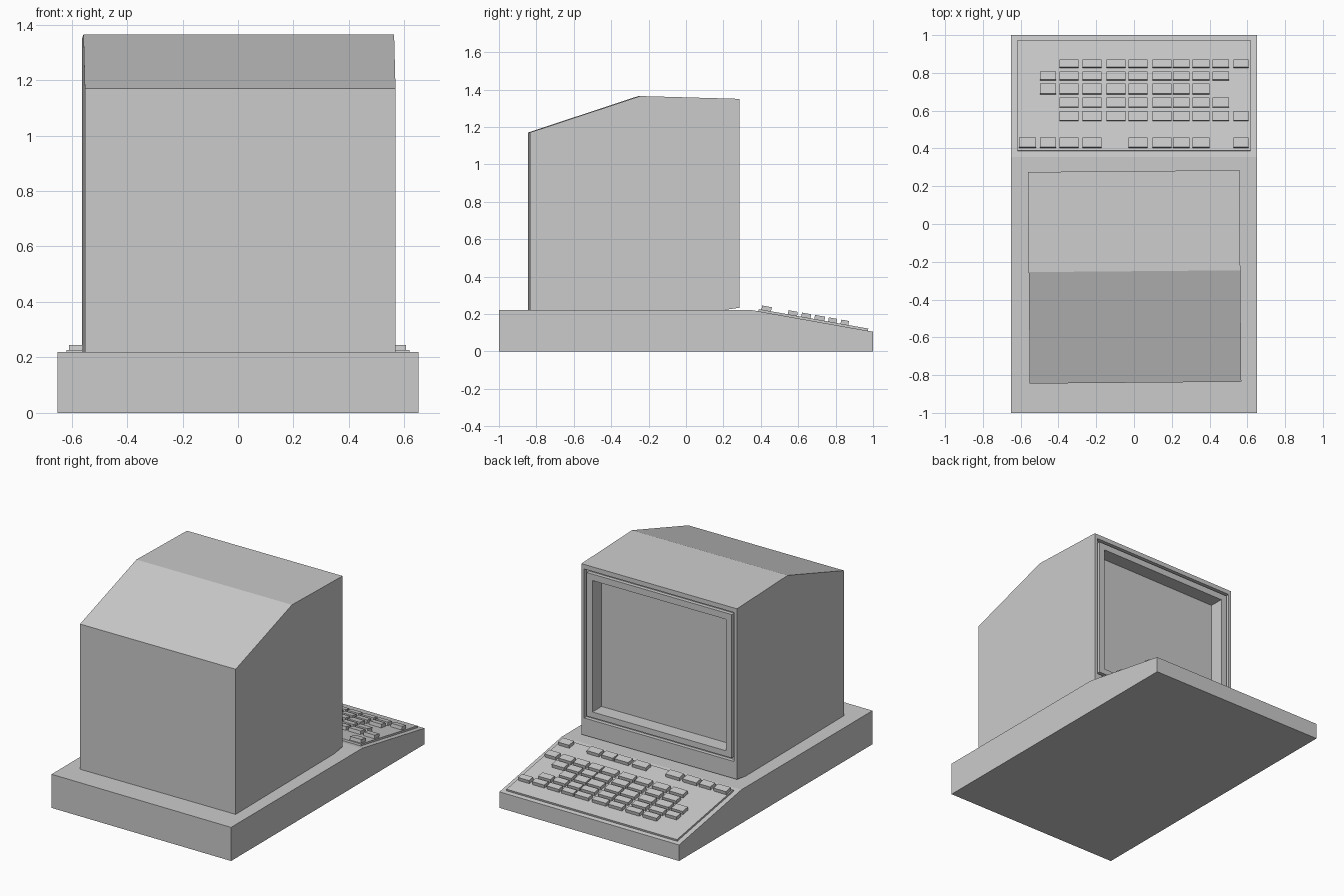
import bpy, bmesh, math
from mathutils import Matrix

if "Cube" in bpy.data.objects:
    bpy.data.objects.remove(bpy.data.objects["Cube"])


def finish(bm, name, matrix=None):
    bmesh.ops.recalc_face_normals(bm, faces=bm.faces)
    mesh = bpy.data.meshes.new(name)
    bm.to_mesh(mesh)
    bm.free()
    ob = bpy.data.objects.new(name, mesh)
    bpy.context.collection.objects.link(ob)
    if matrix:
        ob.matrix_world = matrix
    return ob


def side_loops(bm, profile, half):
    """Two copies of a (y, z) profile, with both side faces filled."""
    loops = [[bm.verts.new((s * half, y, z)) for y, z in profile] for s in (-1, 1)]
    for loop in loops:
        bm.faces.new(loop)
    return loops


def bridge(bm, a, b, skip=()):
    n = len(a)
    for i in range(n):
        if i not in skip:
            bm.faces.new((a[i], a[(i + 1) % n], b[(i + 1) % n], b[i]))


def add_box(bm, x, y, z, sx, sy, sz):
    m = Matrix.Translation((x, y, z + sz / 2)) @ Matrix.Diagonal((sx, sy, sz, 1))
    bmesh.ops.create_cube(bm, size=1, matrix=m)


# Wedge-fronted base
bm = bmesh.new()
left, right = side_loops(bm, [(-1, 0), (1, 0), (1, 0.105), (0.355, 0.22), (-1, 0.22)], 0.65)
bridge(bm, left, right)
finish(bm, "base")

# Monitor housing, with the screen side left open for the bezel rings
bm = bmesh.new()
profile = [(-0.56, 0.22), (-0.56, 1.17), (0.03, 1.365), (0.56, 1.35), (0.56, 0.233), (0.47, 0.22)]
left, right = side_loops(bm, profile, 0.56)
bridge(bm, left, right, skip=(3,))

# Bezel: flat rim, groove, raised frame, deep screen opening (half x, z low, z high, y)
ring = [left[4], right[4], right[3], left[3]]
for hx, z0, z1, y in [(0.54, 0.345, 1.32, 0.56), (0.54, 0.345, 1.32, 0.535),
                      (0.522, 0.363, 1.302, 0.535), (0.522, 0.363, 1.302, 0.56),
                      (0.48, 0.40, 1.26, 0.56), (0.48, 0.40, 1.26, 0.465)]:
    new = [bm.verts.new((x, y, z)) for x, z in ((-hx, z0), (hx, z0), (hx, z1), (-hx, z1))]
    bridge(bm, ring, new)
    ring = new
bm.faces.new(ring)
finish(bm, "monitor", Matrix.Translation((0.003, -0.28, 0)) @ Matrix.Rotation(math.radians(0.5), 4, 'Z'))

# Sloped frame for the keyboard: local y runs down the slope
slope = math.atan2(0.115, 0.645)
tilt = Matrix.Translation((0, 0.355, 0.22)) @ Matrix.Rotation(-slope, 4, 'X')


def along(y):
    return (y - 0.355) / math.cos(slope)


# Keyboard panel
bm = bmesh.new()
add_box(bm, 0, along(0.68), -0.005, 1.235, 0.595, 0.017)
finish(bm, "keyboard_panel", tilt)

# Keys: columns are (centre x, width); rows are (y, depth, columns used)
columns = [(-0.565, 0.09), (-0.455, 0.083), (-0.345, 0.1), (-0.222, 0.1), (-0.095, 0.1), (0.021, 0.1),
           (0.148, 0.1), (0.25, 0.085), (0.355, 0.088), (0.46, 0.088), (0.566, 0.08)]
rows = [(0.845, 0.042, range(2, 11)), (0.78, 0.045, range(1, 10)), (0.711, 0.055, range(1, 9)),
        (0.639, 0.05, range(2, 10)), (0.567, 0.05, range(2, 11)),
        (0.427, 0.052, (0, 1, 2, 3, 5, 6, 7, 8, 10))]
bm = bmesh.new()
for y, depth, used in rows:
    for c in used:
        x, width = columns[c]
        add_box(bm, x, along(y), 0.01, width, depth, 0.024)
finish(bm, "keys", tilt)
